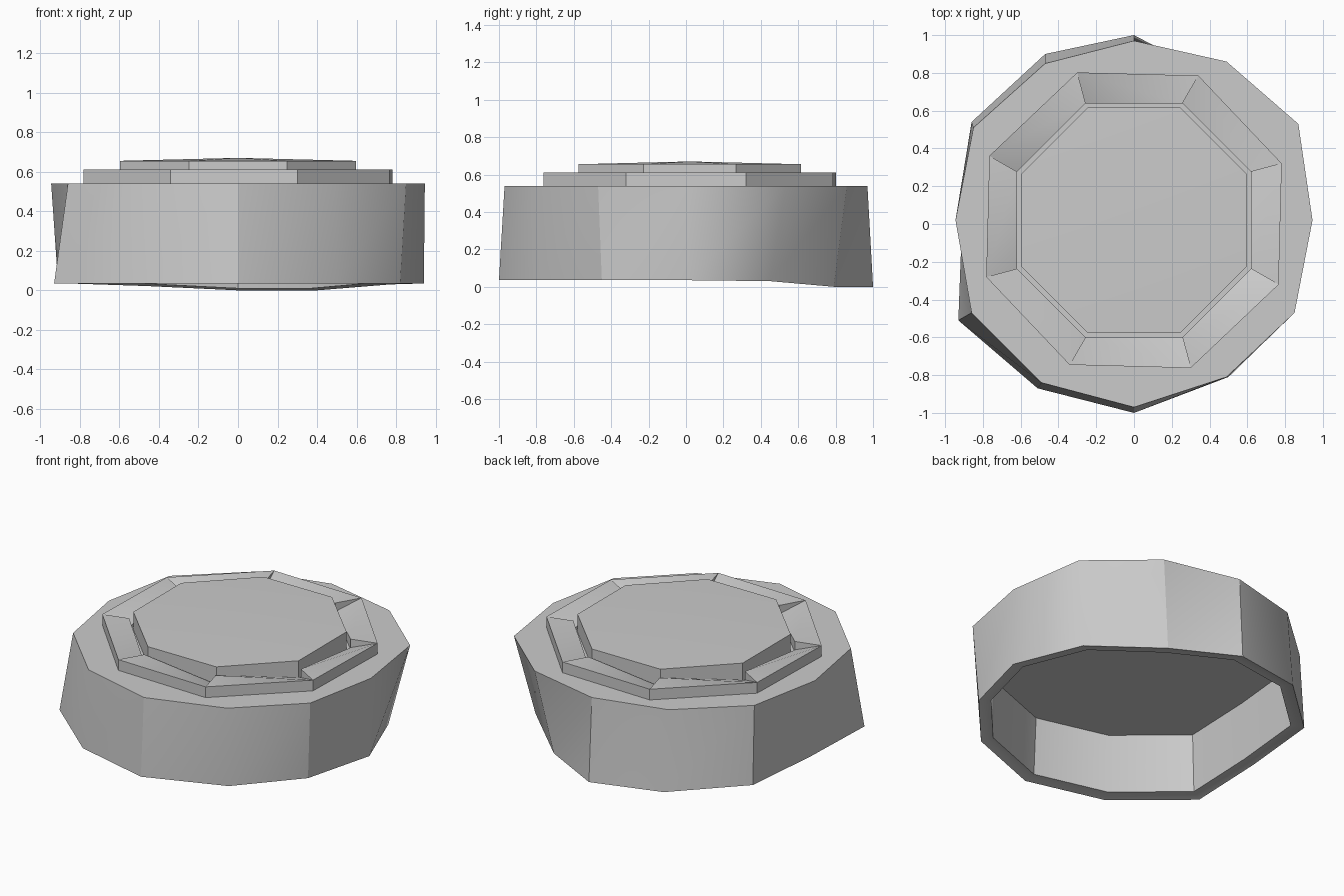
import bpy, bmesh
from math import cos, sin, radians, tau

cube = bpy.data.objects.get("Cube")
if cube:
    bpy.data.objects.remove(cube)

grey = bpy.data.materials.new("plain_grey")
grey.use_nodes = True
COLOUR = (0.6, 0.6, 0.6, 1)
grey.diffuse_color = COLOUR
grey.node_tree.nodes["Principled BSDF"].inputs["Base Color"].default_value = COLOUR


def octagon(radius, z, turn=22.5):
    """Eight-sided loop, counter-clockwise."""
    start = radians(turn)
    return [(radius * cos(start + tau * i / 8), 0.02 + radius * sin(start + tau * i / 8), z)
            for i in range(8)]


def skin(low, high):
    """Triangles joining one loop to the next."""
    polygons = []
    for i in range(len(low)):
        j = (i + 1) % len(low)
        polygons += [(low[i], low[j], high[j]), (low[i], high[j], high[i])]
    return polygons


def add_part(name, polygons):
    """Weld polygons into one object with sharp corners and smooth shallow bends."""
    bm = bmesh.new()
    for polygon in polygons:
        bm.faces.new([bm.verts.new(p) for p in polygon])
    bmesh.ops.remove_doubles(bm, verts=bm.verts, dist=0.0005)
    mesh = bpy.data.meshes.new(name)
    bm.to_mesh(mesh)
    bm.free()
    obj = bpy.data.objects.new(name, mesh)
    bpy.context.collection.objects.link(obj)
    mesh.materials.append(grey)
    bpy.ops.object.select_all(action='DESELECT')
    obj.select_set(True)
    bpy.context.view_layer.objects.active = obj
    bpy.ops.object.shade_smooth_by_angle(angle=radians(30))


# Uneven twelve-sided outlines of the body, starting at +x
top_outline = [(.945, .02), (.87, .53), (.49, .86), (0, .97), (-.47, .85), (-.85, .51),
               (-.945, .02), (-.86, -.47), (-.49, -.84), (0, -.97), (.49, -.81), (.85, -.47)]
foot_outline = [(.94, .01), (.77, .45), (.4, .79), (0, 1), (-.47, .9), (-.86, .54),
                (-.91, .02), (-.93, -.51), (-.51, -.87), (0, -1), (.5, -.81), (.82, -.45)]
# The back of the foot dips to the ground
foot_dip = {1: .03, 2: 0, 3: 0, 4: .022}


def foot_loop(scale, lift):
    return [(x * scale, y * scale, foot_dip.get(i, .035) + lift)
            for i, (x, y) in enumerate(foot_outline)]


# Body: hollow underside, stepped rim, outer wall and flat top
cavity_roof = [(x * .9, y * .9, .42) for x, y in foot_outline]
inner_rim, rim_step, foot = foot_loop(.92, .01), foot_loop(.96, .01), foot_loop(1, 0)
shoulder = [(x, y, .54) for x, y in top_outline]
add_part("body", [cavity_roof[::-1], shoulder] + skin(cavity_roof, inner_rim)
         + skin(inner_rim, rim_step) + skin(rim_step, foot) + skin(foot, shoulder))

# Raised ring: each side has a flat outer triangle and a ramp sunk at one corner
base, rim = octagon(.838, .535, 21), octagon(.838, .61, 21)
high, low, floor = octagon(.67, .61), octagon(.67, .555), octagon(.67, .535)
ring = []
for i in range(8):
    h = i - 1
    ring += [(base[h], base[i], rim[i], rim[h]),
             (rim[h], rim[i], high[h]),
             (rim[i], low[i], high[h]),
             (rim[i], high[i], low[i]),
             (high[h], low[i], floor[i], floor[h])]
add_part("raised_ring", ring)

# Central lid with a very shallow dome
lid_base, lid_edge = octagon(.645, .535), octagon(.645, .655)
dome = [(lid_edge[i - 1], lid_edge[i], (0, .02, .67)) for i in range(8)]
add_part("centre_lid", skin(lid_base, lid_edge) + dome)
